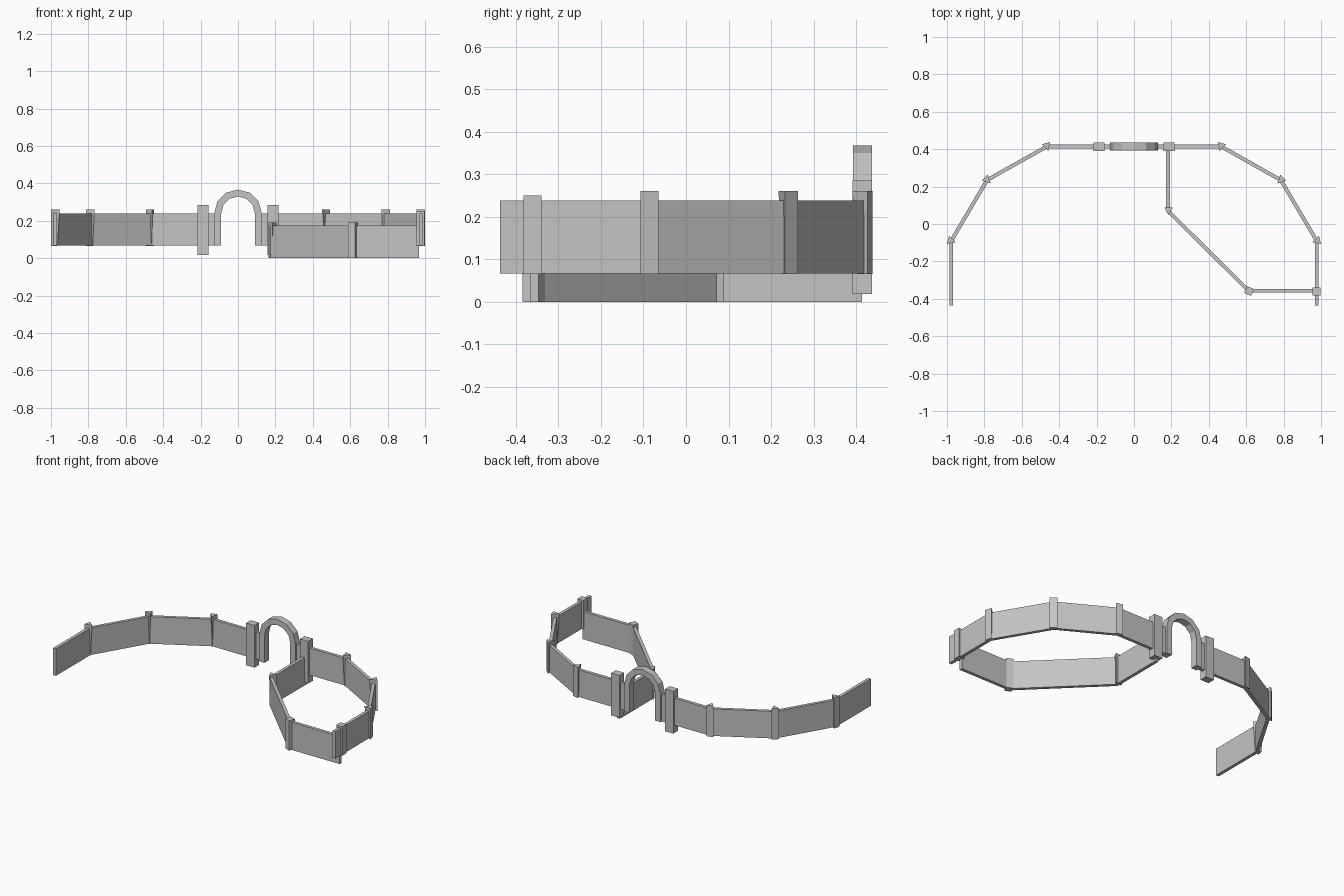
import bpy, bmesh
from math import sin, cos, pi, radians, hypot, atan2
from mathutils import Vector

cube = bpy.data.objects.get("Cube")
if cube:
    bpy.data.objects.remove(cube)

stone = bpy.data.materials.new("grey_stone")
stone.use_nodes = True
GREY = (0.55, 0.55, 0.55, 1)
stone.diffuse_color = GREY
stone.node_tree.nodes["Principled BSDF"].inputs["Base Color"].default_value = GREY


def finish(name, bm):
    bmesh.ops.recalc_face_normals(bm, faces=bm.faces)
    mesh = bpy.data.meshes.new(name)
    bm.to_mesh(mesh)
    bm.free()
    mesh.materials.append(stone)
    obj = bpy.data.objects.new(name, mesh)
    bpy.context.collection.objects.link(obj)
    return obj


def box(name, centre, size, turn=0):
    bm = bmesh.new()
    bmesh.ops.create_cube(bm, size=1)
    bmesh.ops.scale(bm, vec=size, verts=bm.verts)
    obj = finish(name, bm)
    obj.location = centre
    obj.rotation_euler.z = turn


def wall(name, a, b, low, high):
    length = hypot(b[0] - a[0], b[1] - a[1])
    box(name, ((a[0] + b[0]) / 2, (a[1] + b[1]) / 2, (low + high) / 2),
        (length, 0.02, high - low), atan2(b[1] - a[1], b[0] - a[0]))


def wedge_post(name, at, out, low, high):
    """Post with a flat outer face and an inner ridge that leans in at the top."""
    out = Vector((cos(out), sin(out), 0))
    side = Vector((-out.y, out.x, 0))
    bm = bmesh.new()
    rings = []
    for z, ridge in ((low, 0.012), (high, 0.025)):
        c = Vector((at[0], at[1], z))
        rings.append([bm.verts.new(p) for p in (
            c + out * 0.018 + side * 0.022, c - out * ridge,
            c + out * 0.018 - side * 0.022)])
    for ring in rings:
        bm.faces.new(ring)
    for i in range(3):
        j = (i + 1) % 3
        bm.faces.new((rings[0][i], rings[0][j], rings[1][j], rings[1][i]))
    finish(name, bm)


# Outer wall, wedge posts and gate pillars, mirrored left and right
PATH = [(0.11, 0.415), (0.465, 0.415), (0.785, 0.235), (0.977, -0.09), (0.977, -0.437)]
for label, s in (("left", 1), ("right", -1)):
    pts = [(s * x, y) for x, y in PATH]
    for i in range(4):
        wall(f"{label}_outer_wall_{i + 1}", pts[i], pts[i + 1], 0.067, 0.238)
    for i, angle in ((1, 75), (2, 45), (3, 15)):
        out = radians(angle) if s > 0 else pi - radians(angle)
        wedge_post(f"{label}_outer_post_{i}", pts[i], out, 0.065, 0.26)
    box(f"{label}_gate_pillar", (s * 0.188, 0.414, 0.152), (0.058, 0.046, 0.267))

# Lower inner enclosure wall
INNER = [(0.182, 0.413), (0.182, 0.07), (0.613, -0.357), (0.968, -0.357)]
for i in range(3):
    wall(f"inner_wall_{i + 1}", INNER[i], INNER[i + 1], 0, 0.175)
wedge_post("inner_wedge_post", (0.185, 0.071), pi / 2, 0, 0.19)
box("inner_corner_post", (0.615, -0.358, 0.095), (0.04, 0.04, 0.19), radians(-22.5))
box("junction_post", (0.976, -0.361, 0.158), (0.042, 0.042, 0.184))

# Faceted gate arch
outline = []
for r, order in ((0.127, range(7)), (0.09, range(6, -1, -1))):
    arc = [(r * cos(pi * k / 6), 0.24 + r * sin(pi * k / 6)) for k in order]
    outline += [(arc[0][0], 0.067)] + arc + [(arc[-1][0], 0.067)]
bm = bmesh.new()
face = bm.faces.new([bm.verts.new((x, 0.393, z)) for x, z in outline])
made = bmesh.ops.extrude_face_region(bm, geom=[face])["geom"]
bmesh.ops.translate(bm, vec=(0, 0.044, 0),
                    verts=[v for v in made if isinstance(v, bmesh.types.BMVert)])
finish("gate_arch", bm)
